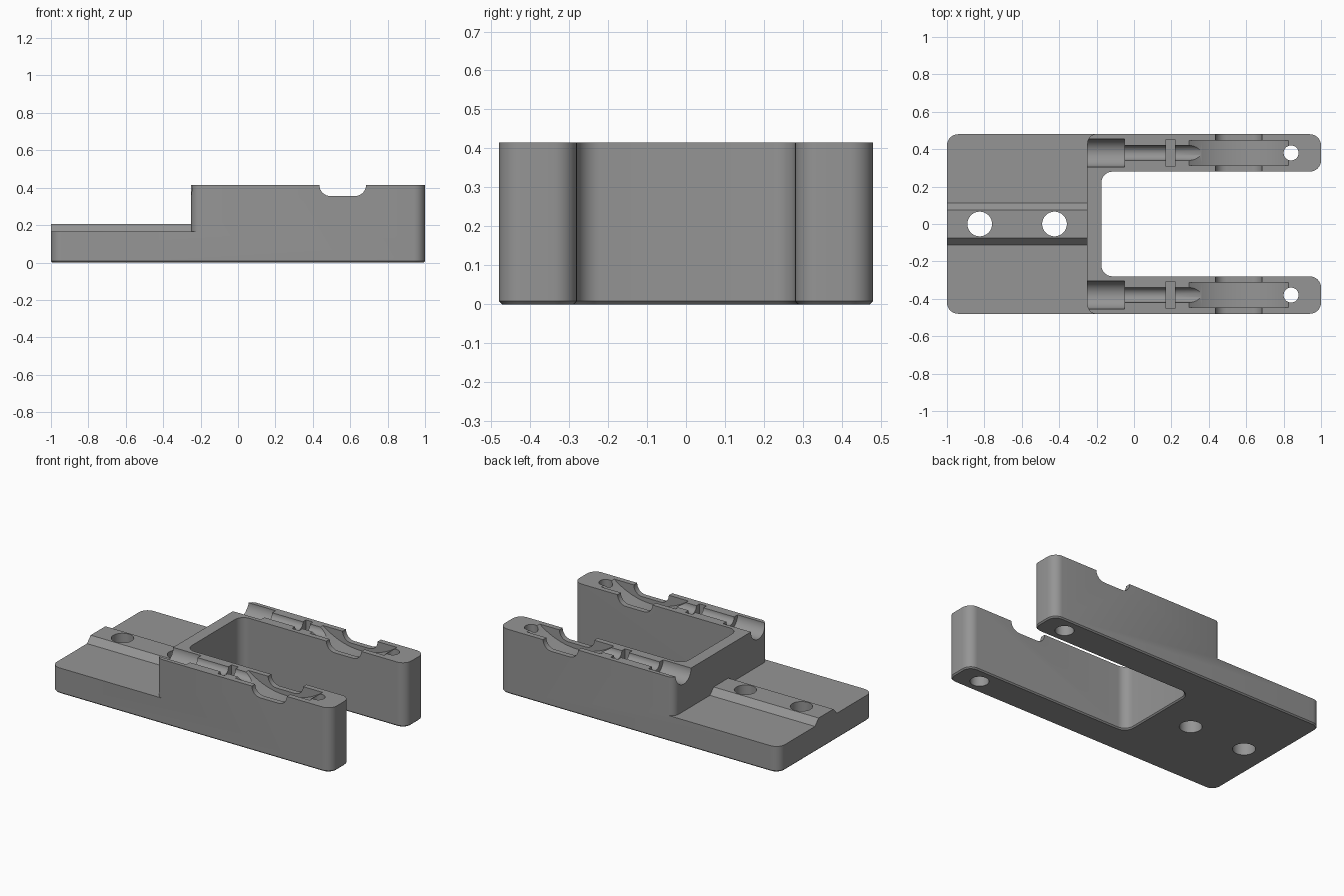
import bpy, bmesh, math
from mathutils import Vector, Matrix

if "Cube" in bpy.data.objects:
    bpy.data.objects.remove(bpy.data.objects["Cube"])

TOP, ARM_Y = 0.415, 0.38

grey = bpy.data.materials.new("mid grey")
grey.diffuse_color = (0.30, 0.30, 0.30, 1)
grey.use_nodes = True
grey.node_tree.nodes["Principled BSDF"].inputs["Base Color"].default_value = grey.diffuse_color


def rounded(points, n=8):
    """Round the polygon corners given as (x, y, radius)."""
    out = []
    for i, (x, y, r) in enumerate(points):
        p = Vector((x, y))
        if r == 0:
            out.append(p)
            continue
        a = (Vector(points[i - 1][:2]) - p).normalized()
        b = (Vector(points[(i + 1) % len(points)][:2]) - p).normalized()
        c = p + (a + b) * r            # all rounded corners are square
        for k in range(n + 1):
            t = k / n * math.pi / 2
            out.append(c - b * r * math.cos(t) - a * r * math.sin(t))
    return out


def prism(name, pts, lo, hi, axis="z", chamfer=0):
    """Extrude a 2D outline along an axis: z=(x,y), y=(x,z), x=(y,z)."""
    place = {"z": lambda p, h: (p[0], p[1], h),
             "y": lambda p, h: (p[0], h, p[1]),
             "x": lambda p, h: (h, p[0], p[1])}[axis]
    bm = bmesh.new()
    a = [bm.verts.new(place(p, lo)) for p in pts]
    b = [bm.verts.new(place(p, hi)) for p in pts]
    bottom = bm.faces.new(a)
    bm.faces.new(b)
    for i in range(len(pts)):
        j = (i + 1) % len(pts)
        bm.faces.new((a[i], a[j], b[j], b[i]))
    bmesh.ops.recalc_face_normals(bm, faces=bm.faces)
    if chamfer:
        bmesh.ops.bevel(bm, geom=list(bottom.edges), offset=chamfer,
                        segments=1, affect="EDGES")
    me = bpy.data.meshes.new(name)
    bm.to_mesh(me)
    bm.free()
    ob = bpy.data.objects.new(name, me)
    bpy.context.collection.objects.link(ob)
    return ob


def rod(name, u, v, r, lo, hi, axis, n=40):
    pts = [(u + r * math.cos(2 * math.pi * (k + .5) / n),
            v + r * math.sin(2 * math.pi * (k + .5) / n)) for k in range(n)]
    return prism(name, pts, lo, hi, axis)


def cut(target, cutter):
    m = target.modifiers.new("cut", "BOOLEAN")
    m.operation, m.solver, m.object = "DIFFERENCE", "EXACT", cutter
    bpy.context.view_layer.objects.active = target
    bpy.ops.object.modifier_apply(modifier=m.name)
    bpy.data.objects.remove(cutter)


# Forked block with a small chamfer around the underside
R = 0.06
body = prism("forked_block", rounded([
    (-1, -.48, R), (1, -.48, R), (1, -.28, R), (-.175, -.28, R),
    (-.175, .28, R), (1, .28, R), (1, .48, R), (-1, .48, R)]),
    0, TOP, chamfer=0.008)

# Lowered tail plate, leaving a raised central ridge
step = prism("step_cutter", rounded([
    (-1.1, -.6, 0), (-.15, -.6, 0), (-.15, -.481, 0), (-.25, -.481, .05),
    (-.25, .481, .05), (-.15, .481, 0), (-.15, .6, 0), (-1.1, .6, 0)]),
    0.165, 0.6)
cut(step, prism("ridge_cutter", [(-.15, .125), (.15, .125), (.075, .205),
                                 (-.075, .205)], -1.3, -.1, "x"))
cut(body, step)

# Mounting holes in the tail
for x in (-.825, -.425):
    cut(body, rod("mount_hole", x, 0, .066, -.1, .5, "z"))

# Recesses along each arm
for s in (-1, 1):
    y = s * ARM_Y
    cut(body, rod("barrel_seat", y, TOP, .075, -.35, -.05, "x"))
    cut(body, rod("shaft_channel", y, TOP, .04, -.1, .4, "x"))
    cut(body, prism("collar_slot", [(.17, .34), (.22, .34), (.22, .5), (.17, .5)],
                    y - .072, y + .072, "y"))
    # Shallow wheel-shaped pocket
    arc = [(.56 + .435 * math.sin(t), .76 - .435 * math.cos(t))
           for t in [(-.75 + 1.5 * k / 32) for k in range(33)]]
    cut(body, prism("wheel_pocket", arc, y - .066, y + .066, "y"))
    # Cross groove with rounded bottom corners
    cut(body, prism("cross_groove", rounded([
        (.435, .355, R), (.685, .355, R), (.685, .5, 0), (.435, .5, 0)]),
        y - .15, y + .15, "y"))
    # Pin hole with a wider bore from below
    cut(body, rod("pin_hole", .84, y, .04, -.1, .5, "z"))
    cut(body, rod("pin_bore", .84, y, .055, -.1, .2, "z"))

body.data.materials.clear()
body.data.materials.append(grey)
for p in body.data.polygons:
    p.material_index = 0
bpy.ops.object.select_all(action="DESELECT")
body.select_set(True)
bpy.context.view_layer.objects.active = body
bpy.ops.object.shade_smooth_by_angle(angle=math.radians(30))
